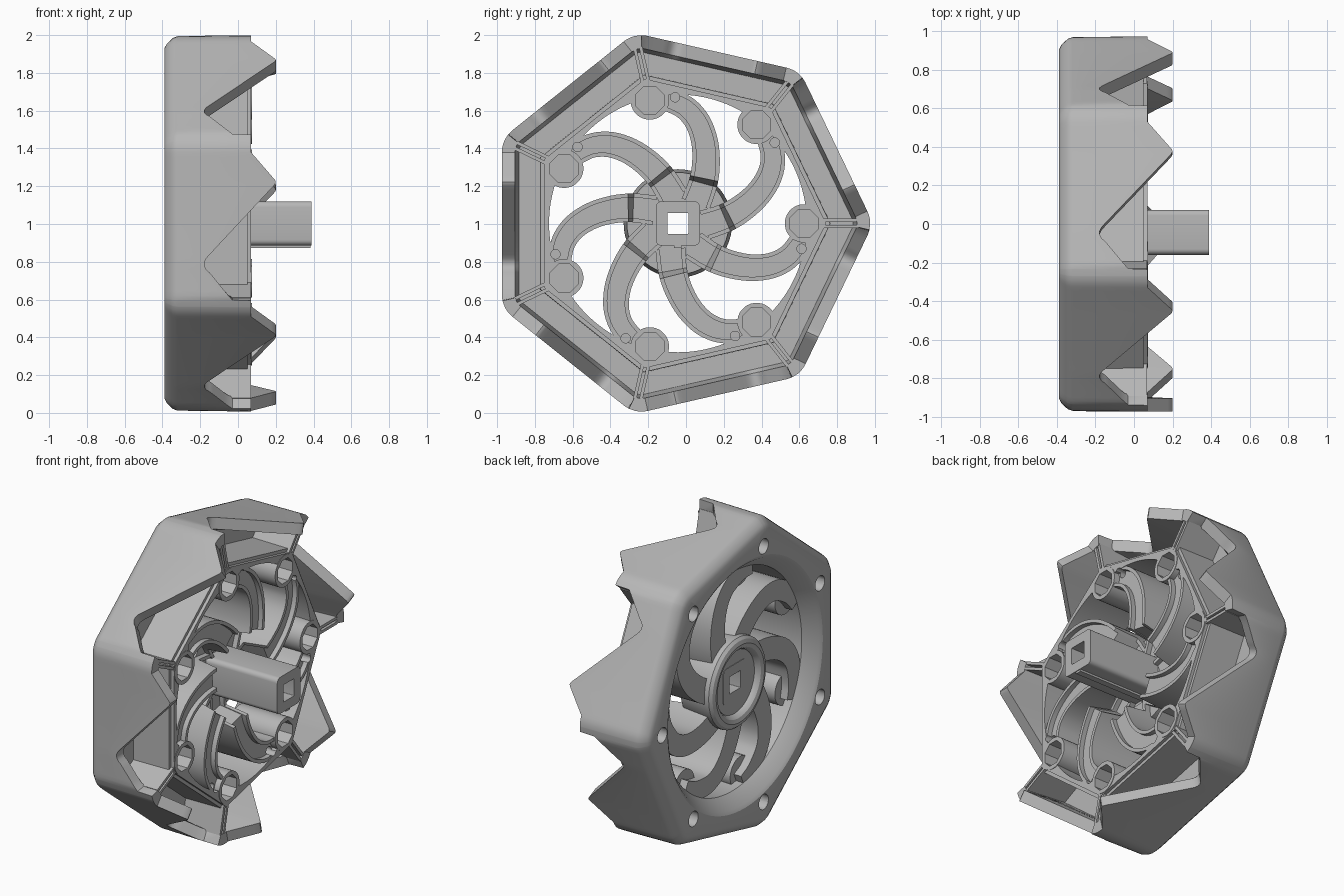
import bpy, bmesh
from math import sin, cos, pi, tan, atan, radians
from mathutils import Vector

if "Cube" in bpy.data.objects:
    bpy.data.objects.remove(bpy.data.objects["Cube"], do_unlink=True)

SIDES = 7
CY, CZ = -0.043, 1.003        # wheel axis (runs along x)
APO, ROUND = 0.932, 0.15      # outer apothem and corner rounding
STEP = 2 * pi / SIDES
HALF = APO * tan(STEP / 2)
BACK, FRONT, FLOOR = -0.39, 0.07, -0.2
BOSS_R = 0.668

grey = bpy.data.materials.new("grey plastic")
grey.use_nodes = True
grey.diffuse_color = (0.47, 0.47, 0.47, 1)
grey.node_tree.nodes["Principled BSDF"].inputs["Base Color"].default_value = (0.47, 0.47, 0.47, 1)


def polar(x, r, a):
    return Vector((x, CY + r * cos(a), CZ + r * sin(a)))


def loft(bm, rings, loop=False):
    """Skin closed rings; cap the ends unless the rings form a loop."""
    vs = [[bm.verts.new(p) for p in ring] for ring in rings]
    pairs = list(zip(vs, vs[1:])) + ([(vs[-1], vs[0])] if loop else [])
    for a, b in pairs:
        for i in range(len(a)):
            j = (i + 1) % len(a)
            bm.faces.new((a[i], a[j], b[j], b[i]))
    if not loop:
        bm.faces.new(vs[0])
        bm.faces.new(vs[-1])


def prism(bm, centre, r, n, x0, x1):
    """Prism along x around a centre point."""
    loft(bm, [[Vector((x, centre.y + r * cos(2 * pi * (i + 0.5) / n),
                       centre.z + r * sin(2 * pi * (i + 0.5) / n)))
               for i in range(n)] for x in (x0, x1)])


def finish(bm, name):
    bmesh.ops.recalc_face_normals(bm, faces=bm.faces)
    me = bpy.data.meshes.new(name)
    bm.to_mesh(me)
    bm.free()
    ob = bpy.data.objects.new(name, me)
    bpy.context.scene.collection.objects.link(ob)
    me.materials.append(grey)
    return ob


def smooth(ob):
    bpy.ops.object.select_all(action='DESELECT')
    ob.select_set(True)
    bpy.context.view_layer.objects.active = ob
    bpy.ops.object.shade_smooth_by_angle(angle=radians(30))


# Sawtooth rim height along one side, split into short steps
keys = [(-HALF, 0.07), (0.037 - HALF, 0.07), (0.041 - HALF, -0.03), (-0.26, -0.15),
        (-0.245, -0.168), (-0.225, -0.178), (-0.205, -0.178), (-0.185, -0.168), (-0.165, -0.15),
        (0.2, 0.19), (0.21, 0.197), (0.22, 0.2), (0.23, 0.196), (0.376, 0.07), (HALF - 0.004, 0.07)]
samples = []
for (s0, h0), (s1, h1) in zip(keys, keys[1:]):
    n = max(1, round((s1 - s0) / 0.025))
    samples += [(s0 + (s1 - s0) * i / n, h0 + (h1 - h0) * i / n) for i in range(n)]
samples.append(keys[-1])


def side_point(k, s, d, x):
    """Point on a side at apothem d, with rounded corners when far enough out."""
    a = (k + 0.5) * STEP
    core = APO - ROUND
    flat = core * tan(STEP / 2)
    if d < core:
        n, t = d, s * d / APO
    elif abs(s) <= flat:
        n, t = d, s
    else:
        phi = (abs(s) - flat) / (HALF - flat) * STEP / 2
        n = core + (d - core) * cos(phi)
        t = (flat + (d - core) * sin(phi)) * (1 if s > 0 else -1)
    return Vector((x, CY + n * cos(a) + t * sin(a), CZ + n * sin(a) - t * cos(a)))


# Rim body: toothed outer wall, channel, stepped inner wall and flared round bore
bm = bmesh.new()
columns = []
for k in reversed(range(SIDES)):
    for s, h in samples:
        ang = (k + 0.5) * STEP - atan(s / APO)
        columns.append([
            side_point(k, s, 0.842, FLOOR), side_point(k, s, 0.862, h),
            side_point(k, s, APO, h), side_point(k, s, APO - 0.005, BACK + 0.07),
            side_point(k, s, APO - 0.014, BACK + 0.045), side_point(k, s, APO - 0.045, BACK + 0.013),
            side_point(k, s, APO - 0.07, BACK),
            polar(BACK, 0.785, ang), polar(BACK + 0.012, 0.765, ang),
            polar(BACK + 0.09, 0.7, ang), polar(FRONT, 0.682, ang),
            side_point(k, s, 0.707, FRONT), side_point(k, s, 0.707, FRONT - 0.02),
            side_point(k, s, 0.727, FRONT - 0.02), side_point(k, s, 0.729, FLOOR)])
loft(bm, columns, loop=True)
rim = finish(bm, "toothed_rim")

# Bolt bosses around the bore
bm = bmesh.new()
for k in range(SIDES):
    prism(bm, polar(0, BOSS_R, k * STEP), 0.102, 32, -0.25, FRONT + 0.003)
bosses = finish(bm, "bolt_bosses")

# Spiral spokes, wider at the hub, with a shallow trough between raised edges
path = [(4, 0.7), (-3, 0.68), (-10, 0.648), (-17, 0.61), (-24, 0.546), (-31, 0.455),
        (-38, 0.35), (-45, 0.25), (-55, 0.14)]
bm = bmesh.new()
for k in range(SIDES):
    pts = [polar(0, r, k * STEP + radians(a)) for a, r in path]
    # Subdivide the path with Catmull-Rom interpolation
    fine = []
    for i in range(len(pts) - 1):
        p0, p1, p2, p3 = (pts[max(0, min(len(pts) - 1, i + o))] for o in (-1, 0, 1, 2))
        for u in (0, 0.25, 0.5, 0.75):
            fine.append(0.5 * (2 * p1 + (p2 - p0) * u + (2 * p0 - 5 * p1 + 4 * p2 - p3) * u * u
                               + (3 * p1 - p0 - 3 * p2 + p3) * u ** 3))
    fine.append(pts[-1])
    rings = []
    for i, p in enumerate(fine):
        d = (fine[min(i + 1, len(fine) - 1)] - fine[max(i - 1, 0)]).normalized()
        side = Vector((0, -d.z, d.y))
        w = 0.056 + 0.024 * i / len(fine)
        g = w - 0.022
        # The spoke steps down where it meets the hub
        drop = 0.15 if (p - polar(0, 0, 0)).length < 0.255 else 0
        section = [(-w, -0.3), (w, -0.3), (w, 0.066 - drop), (g, 0.066 - drop), (g, 0.035 - drop),
                   (-g, 0.035 - drop), (-g, 0.066 - drop), (-w, 0.066 - drop)]
        rings.append([p + side * t + Vector((x, 0, 0)) for t, x in section])
    loft(bm, rings)
spokes = finish(bm, "spiral_spokes")

# Cutters: octagonal pockets and pin holes in front, blind bolt holes behind
bm = bmesh.new()
for k in range(SIDES):
    prism(bm, polar(0, BOSS_R, k * STEP), 0.08, 8, -0.2, 0.3)
    prism(bm, polar(0, BOSS_R, k * STEP - radians(11.6)), 0.025, 16, -0.1, 0.3)
    prism(bm, polar(0, 0.84, k * STEP), 0.048, 24, -0.6, -0.24)
cutter = finish(bm, "hole_cutter")
cutter.hide_render = True
for ob in (rim, bosses, spokes):
    mod = ob.modifiers.new("cut", 'BOOLEAN')
    mod.operation, mod.solver, mod.object = 'DIFFERENCE', 'EXACT', cutter
depsgraph = bpy.context.evaluated_depsgraph_get()
for ob in (rim, bosses, spokes):
    cut = bpy.data.meshes.new_from_object(ob.evaluated_get(depsgraph))
    ob.modifiers.clear()
    ob.data = cut
    smooth(ob)
bpy.data.objects.remove(cutter, do_unlink=True)

# Twin ribs joining each boss to its rim corner
bm = bmesh.new()
for k in range(SIDES):
    a = k * STEP
    across = Vector((0, -sin(a), cos(a)))
    for off in (-0.016, 0.016):
        loft(bm, [[polar(x, r, a) + across * (off + t)
                   for r, t in ((0.76, -0.009), (0.955, -0.009), (0.955, 0.009), (0.76, 0.009))]
                  for x in (FLOOR - 0.02, FRONT - 0.002)])
finish(bm, "corner_ribs")

# Hub disc with a rounded ring on its back
profile = [(0.09, -0.315), (0.2, -0.315), (0.205, -0.33), (0.22, -0.347), (0.245, -0.355),
           (0.27, -0.347), (0.285, -0.33), (0.287, -0.31), (0.27, -0.12), (0.09, -0.12)]
bm = bmesh.new()
loft(bm, [[polar(x, r, 2 * pi * i / 56) for r, x in profile] for i in range(56)], loop=True)
smooth(finish(bm, "hub_disc"))


# Square drive tube with rounded edges and a square bore
def square(x, h, r):
    return [Vector((x, CY + sy * (h - r) + r * cos(a), CZ + sz * (h - r) + r * sin(a)))
            for q, (sy, sz) in enumerate(((1, 1), (-1, 1), (-1, -1), (1, -1)))
            for a in [q * pi / 2 + pi / 10 * i for i in range(6)]]


bm = bmesh.new()
loft(bm, [square(-0.318, 0.055, 0.004), square(0.39, 0.055, 0.004),
          square(0.39, 0.117, 0.03), square(-0.318, 0.117, 0.03)], loop=True)
smooth(finish(bm, "drive_tube"))

# Small key under the tube
bm = bmesh.new()
loft(bm, [[Vector((x, CY + y, CZ + z)) for y, z in ((-0.02, -0.13), (0.02, -0.13), (0.02, -0.11), (-0.02, -0.11))]
          for x in (-0.13, 0.385)])
finish(bm, "tube_key")
